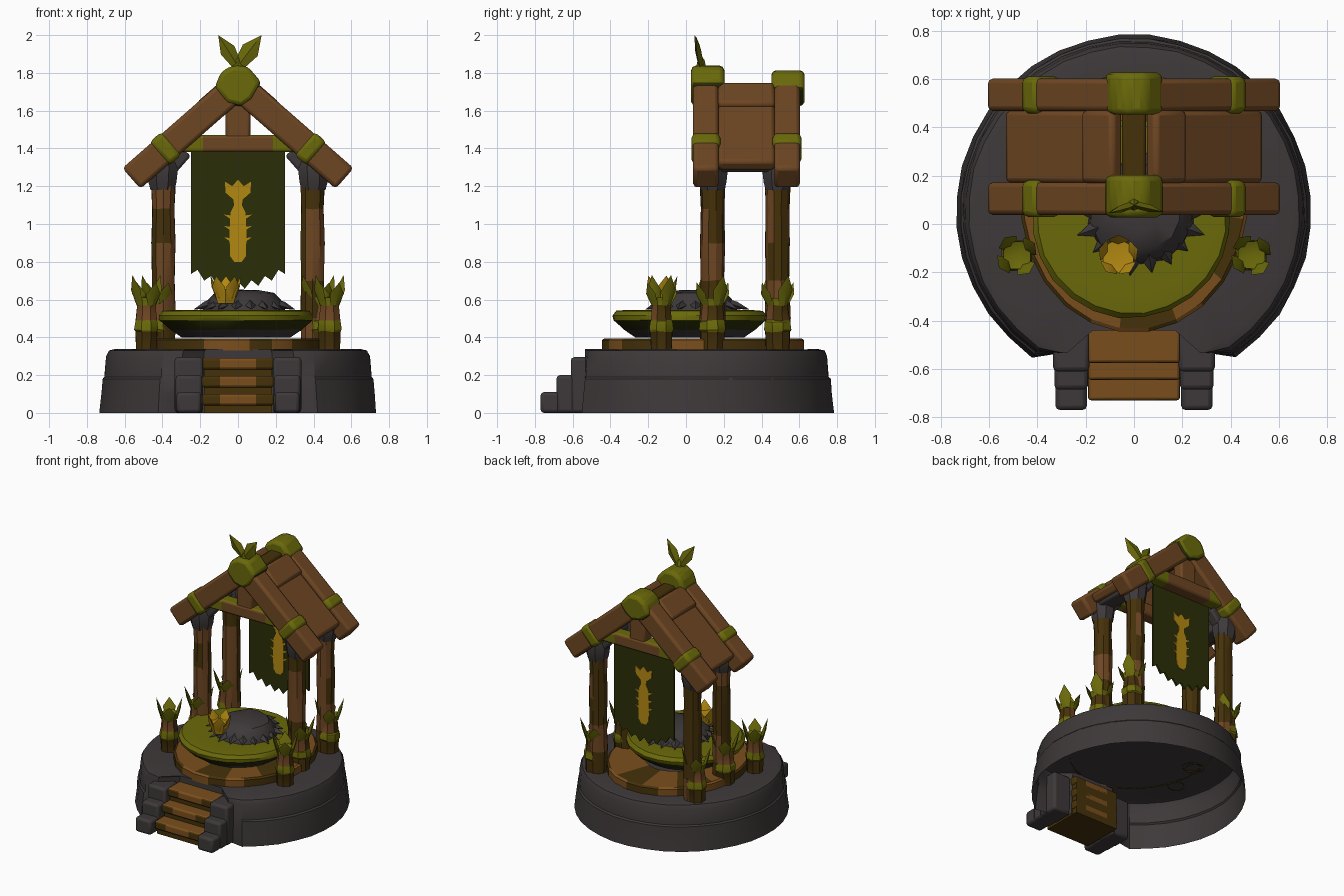
import bpy, bmesh, math, random
from mathutils import Vector, Matrix

if "Cube" in bpy.data.objects:
    bpy.data.objects.remove(bpy.data.objects["Cube"])

random.seed(4)
COLS = {"stone": (.048, .040, .041), "wood": (.155, .061, .016), "dark_wood": (.060, .031, .003),
        "leaf_green": (.145, .142, .003), "banner_green": (.024, .028, .002),
        "gold": (.45, .25, .006), "tread_wood": (.195, .076, .012)}
NAMES = list(COLS)
for n, c in COLS.items():
    bpy.data.materials.new(n).diffuse_color = (*c, 1)


def finish(name, bm, mat, bevel=0):
    """mat is a colour name, or a rule (face centre, normal) -> colour name"""
    bmesh.ops.recalc_face_normals(bm, faces=bm.faces)
    me = bpy.data.meshes.new(name)
    if callable(mat):
        for n in NAMES:
            me.materials.append(bpy.data.materials[n])
        for f in bm.faces:
            f.material_index = NAMES.index(mat(f.calc_center_median(), f.normal))
    else:
        me.materials.append(bpy.data.materials[mat])
    bm.to_mesh(me)
    bm.free()
    ob = bpy.data.objects.new(name, me)
    bpy.context.collection.objects.link(ob)
    if bevel:
        b = ob.modifiers.new("bevel", "BEVEL")
        b.width, b.segments = bevel, 2
    return ob


def box(name, mat, loc, size, rot_y=0, bevel=.015, cuts=0):
    bm = bmesh.new()
    bmesh.ops.create_cube(bm, size=1)
    for i in range(1, cuts):  # slices along x so that colours can change
        bmesh.ops.bisect_plane(bm, geom=bm.verts[:] + bm.edges[:] + bm.faces[:],
                               plane_co=(i / cuts - .5, 0, 0), plane_no=(1, 0, 0))
    bm.transform(Matrix.Translation(loc) @ Matrix.Rotation(rot_y, 4, 'Y') @ Matrix.Diagonal((*size, 1)))
    return finish(name, bm, mat, bevel)


def lathe(name, mat, profile, segs, cx=0, cy=0, sx=1, jitter=0):
    bm = bmesh.new()
    rings = []
    for r, z in profile:
        ring = []
        for i in range(segs):
            a = math.tau * (i + .5) / segs
            k = r * (1 + random.uniform(-jitter, jitter))
            ring.append(bm.verts.new((cx + sx * k * math.cos(a), cy + k * math.sin(a),
                                      z + random.uniform(-jitter, jitter) * .1 * (r > 0 and z > 0))))
        rings.append(ring)
    for a, b in zip(rings, rings[1:]):
        for i in range(segs):
            j = (i + 1) % segs
            bm.faces.new((a[i], a[j], b[j], b[i]))
    bmesh.ops.remove_doubles(bm, verts=bm.verts, dist=.0005)
    return finish(name, bm, mat)


def prism(name, mat, pts, y, depth, bevel=0):
    """Outline in x, z extruded along y"""
    bm = bmesh.new()
    f = bm.faces.new([bm.verts.new((x, y - depth / 2, z)) for x, z in pts])
    ext = bmesh.ops.extrude_face_region(bm, geom=[f])["geom"]
    bmesh.ops.translate(bm, vec=(0, depth, 0), verts=[v for v in ext if isinstance(v, bmesh.types.BMVert)])
    return finish(name, bm, mat, bevel)


def leaf(name, mat, base, tip, width, facing, thick=.012):
    """Pointed blade from base to tip, its flat side towards facing"""
    base, tip = Vector(base), Vector(tip)
    side = (tip - base).cross(Vector(facing)).normalized()
    out = side.cross(tip - base).normalized()
    mid = base.lerp(tip, .5)
    bm = bmesh.new()
    low = [bm.verts.new(base + o) for o in (side * width * .3, out * thick, -side * width * .3, -out * thick)]
    wide = [bm.verts.new(mid + o) for o in (side * width * .5, out * thick, -side * width * .5, -out * thick)]
    t = bm.verts.new(tip)
    bm.faces.new(low)
    for i in range(4):
        j = (i + 1) % 4
        bm.faces.new((low[i], low[j], wide[j], wide[i]))
        bm.faces.new((wide[i], wide[j], t))
    return finish(name, bm, mat)


# Round stone base, open underneath, its front pushed back for the steps
base = lathe("stone_base", "stone", [(.735, 0), (.725, .1), (.717, .18), (.708, .19), (.70, .3), (.685, .33),
                                     (.655, .337), (.40, .335), (0, .335)], 36, 0, .05, jitter=.004)
for v in base.data.vertices:
    if abs(v.co.x) < .36 and v.co.y < 0:
        v.co.y = max(v.co.y, -.44 if abs(v.co.x) < .22 else -.535)
# Wooden platform
lathe("platform", lambda c, n: "tread_wood" if math.sin(c.x * 17 + c.y * 9) > .2 else "dark_wood",
      [(.54, .33), (.54, .385), (.525, .395), (.25, .395)], 24, 0, .09, sx=.87)
# Dish with green rim
lathe("dish", lambda c, n: "leaf_green" if c.z > .485 else "banner_green" if c.z > .43 else "stone",
      [(0, .40), (.29, .40), (.35, .44), (.405, .49), (.41, .515), (.39, .54), (.33, .545), (.2, .54), (0, .54)],
      24, -.01, .02, jitter=.008)
# Ash pile with spikes
lathe("ash_pile", "stone", [(.225, .53), (.21, .58), (.16, .632), (.08, .65), (0, .65)], 14, .03, .05, jitter=.05)
for i in range(18):
    a = math.tau * i / 18
    d = Vector((math.cos(a), math.sin(a), 0))
    r = random.uniform(.25, .29)
    leaf("ash_spike", "stone", Vector((.03, .05, .59)) + d * .15, Vector((.03, .05, .548)) + d * r, .06, (0, 0, 1), .02)
# Gold flame
lathe("ember", "gold", [(0, .58), (.05, .58), (.072, .655), (0, .645)], 6, -.065, -.13)
for i in range(5):
    a = math.tau * i / 5 + .3
    d = Vector((math.cos(a), math.sin(a), 0))
    p = Vector((-.065, -.13, 0))
    leaf("ember_flame", "gold", p + d * .045 + Vector((0, 0, .61)), p + d * .085 + Vector((0, 0, .725)), .085, d)

# Front steps: treads between stone cheeks
for y0, z in [(-.73, .10), (-.645, .195), (-.575, .29)]:
    box("step_tread", lambda c, n: "tread_wood" if n.z > .5 or abs(c.x) < .1 else "dark_wood",
        (0, (y0 - .40) / 2, z - .03), (.38, -.40 - y0, .06), cuts=4, bevel=.012)
    box("step_riser", "dark_wood", (0, (y0 - .40) / 2 + .01, (z - .04) / 2), (.36, -.42 - y0, z - .04), bevel=0)
for s in (-1, 1):
    for y0, z, w in [(-.77, .11, .13), (-.685, .20, .14), (-.61, .295, .15)]:
        box("step_cheek", "stone", (s * .26, (y0 - .45) / 2, z / 2), (w, -.45 - y0, z), bevel=.018)


def stump_colour(c, n):
    if c.z > .575 or .43 < c.z < .487:
        return "leaf_green"
    return "wood" if c.z > .487 and n.x + n.y * .6 < .6 else "dark_wood"


def stump(name, x, y, k):
    lathe(name, stump_colour, [(.058 * k, .33), (.062 * k, .43), (.068 * k, .44), (.064 * k, .48), (.06 * k, .49),
                               (.052 * k, .57), (.06 * k, .61), (0, .585)], 8, x, y, jitter=.04)
    for i in range(4):
        a = math.tau * i / 4 + .6
        d = Vector((math.cos(a), math.sin(a), 0))
        leaf(name + "_leaf", "leaf_green", Vector((x, y, .57)) + d * .045 * k,
             Vector((x, y, .73 - .04 * (i % 2))) + d * .09 * k, .09, d)


def post_colour(c, n):
    patch = math.sin(c.z * 13 + c.x * 5 + c.y * 9)
    return "wood" if n.y < -.55 and n.x > -.75 and patch > -.7 or patch > .8 else "dark_wood"


# Posts with leafy feet, flared stone caps, eave beams and braces
for s in (-1, 1):
    stump("front_stump", s * .485, -.13, 1)
    for y in (.14, .485):
        stump("post_foot", s * .425, y, 1.12)
        lathe("post", post_colour, [(.062, .33), (.068, .5), (.062, .7), (.066, .9), (.062, 1.08), (.068, 1.22)],
              10, s * .395, y, jitter=.03)
        lathe("post_cap", "stone", [(.068, 1.18), (.08, 1.22), (.09, 1.30), (.07, 1.36)], 8, s * .40, y)
        box("post_brace", "stone", (s * .325, y, 1.32), (.16, .08, .06), s * .85)
    box("eave_beam", "stone", (s * .41, .32, 1.31), (.12, .34, .07))

# Roof frame: rafters, bands, planks
SLOPE = math.atan2(.49, .56)


def on_slope(name, mat, s, s0, s1, lift, y, depth, thick, bevel=.02):
    m = (s0 + s1) / 2
    x = m * math.cos(SLOPE) + lift * math.sin(SLOPE)
    z = 1.735 - m * math.sin(SLOPE) + lift * math.cos(SLOPE)
    box(name, mat, (s * x, y, z), (s1 - s0, depth, thick), s * SLOPE, bevel)


for s in (-1, 1):
    for y in (.105, .535):
        on_slope("rafter", "wood", s, .02, .75, 0, y, .135, .145)
        on_slope("rafter_band", "leaf_green", s, .465, .555, 0, y, .153, .163, .025)
    on_slope("roof_plank_lower", "wood", s, .20, .67, .015, .32, .30, .07)
    on_slope("roof_plank_upper", "wood", s, .055, .23, .04, .32, .30, .07)
box("ridge_beam", "dark_wood", (0, .32, 1.70), (.10, .40, .08))
for y, dz in ((.115, 0), (.54, -.025)):
    box("tie_beam", lambda c, n: "leaf_green" if abs(c.x) > .17 or n.z > .5 else "wood", (0, y, 1.425),
        (.74, .10, .09), cuts=8)
    box("king_post", "wood", (0, y, 1.55), (.13, .09, .22))
    prism("apex_knot", lambda c, n: "banner_green" if n.z < -.3 else "leaf_green",
          [(-.125, 1.72 + dz), (-.09, 1.805 + dz), (-.03, 1.84 + dz), (.05, 1.835 + dz), (.125, 1.75 + dz),
           (.075, 1.66), (.02, 1.62), (-.06, 1.64)], y, .175, .025)
# Sprout on the front apex
lathe("sprout_stem", "leaf_green", [(.03, 1.81), (.018, 1.87), (0, 1.89)], 6, 0, .08)
leaf("sprout_leaf", "leaf_green", (-.005, .08, 1.84), (-.105, .045, 2.0), .085, (0, -1, .2), .015)
leaf("sprout_leaf", "leaf_green", (.005, .08, 1.84), (.125, .05, 2.0), .10, (0, -1, .2), .015)

# Banner with ragged hem and gold emblem showing on both sides
hem = [(-.25 + .5 * i / 14, .74 - .08 * math.sin(math.pi * i / 14) + (.035 if i % 2 else -.005)) for i in range(15)]
prism("banner", "banner_green", hem + [(.25, 1.385), (-.25, 1.385)], .495, .014)
half = [(.02, .80), (.042, .83), (.045, .95), (.04, 1.06), (.02, 1.10), (.025, 1.13), (.065, 1.165), (.07, 1.225), (.03, 1.20)]
prism("emblem", "gold", half + [(0, 1.235)] + [(-x, z) for x, z in reversed(half)], .495, .024)
for s in (-1, 1):
    for z in (.90, .96, 1.02):
        prism("emblem_barb", "gold", [(s * .03, z), (s * .075, z + .03), (s * .035, z + .025)], .495, .022)

# Smooth the rounded parts, keep hard edges sharp
for ob in bpy.data.objects:
    ob.select_set(True)
    bpy.context.view_layer.objects.active = ob
bpy.ops.object.shade_smooth_by_angle(angle=math.radians(32))

for m in bpy.data.materials:
    if m.users and not m.is_grease_pencil:
        m.use_nodes = True
        m.node_tree.nodes["Principled BSDF"].inputs["Base Color"].default_value = m.diffuse_color
